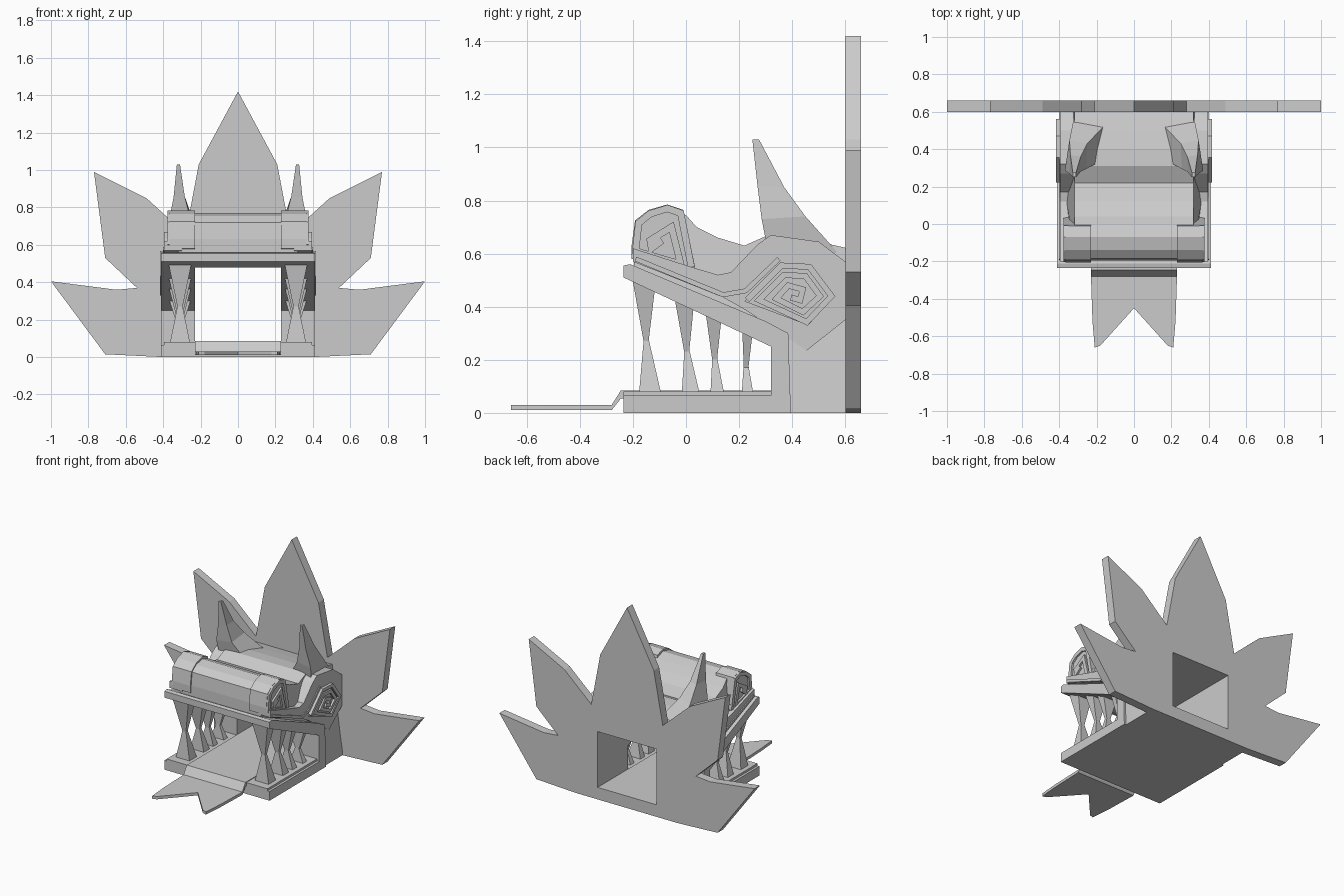
import bpy, bmesh
from mathutils import Vector


def finish(name, bm, mirror=False):
    bmesh.ops.recalc_face_normals(bm, faces=bm.faces[:])
    me = bpy.data.meshes.new(name)
    bm.to_mesh(me)
    bm.free()
    ob = bpy.data.objects.new(name, me)
    bpy.context.collection.objects.link(ob)
    if mirror:
        ob.modifiers.new("mirror", 'MIRROR')
    return ob


def add_loft(bm, rings):
    """Skin a list of equal point rings and cap both ends."""
    vs = [[bm.verts.new(p) for p in r] for r in rings]
    n = len(vs[0])
    for a, b in zip(vs, vs[1:]):
        for i in range(n):
            j = (i + 1) % n
            bm.faces.new((a[i], a[j], b[j], b[i]))
    bm.faces.new(vs[0])
    bm.faces.new(vs[-1])


def side_prism(name, pts, x0, x1, mirror=False):
    """Extrude a (y, z) profile along x."""
    bm = bmesh.new()
    add_loft(bm, [[(x, y, z) for y, z in pts] for x in (x0, x1)])
    return finish(name, bm, mirror)


def ridge(name, path, width, x0, x1):
    """Raised mitred band along a (y, z) path, on both sides of the head."""
    P = [Vector(p) for p in path]
    left, right = [], []
    for i, p in enumerate(P):
        d0 = (p - P[i - 1]).normalized() if i else (P[1] - p).normalized()
        d1 = (P[i + 1] - p).normalized() if i < len(P) - 1 else d0
        n0, n1 = Vector((-d0.y, d0.x)), Vector((-d1.y, d1.x))
        m = (n0 + n1).normalized()
        m *= width / 2 / max(m.dot(n0), 0.45)
        left.append(p + m)
        right.append(p - m)
    bm = bmesh.new()
    add_loft(bm, [[(x0, *l), (x1, *l), (x1, *r), (x0, *r)] for l, r in zip(left, right)])
    return finish(name, bm, True)


# Leaf-shaped crest plate at the back
half = [(0.21, 1.03), (0.28, 0.66), (0.38, 0.75), (0.49, 0.85), (0.77, 0.99), (0.71, 0.53),
        (0.54, 0.37), (0.65, 0.36), (1.0, 0.405), (0.71, 0.015), (0.4, 0.0)]
outline = [(0, 1.42)] + half + [(-x, z) for x, z in reversed(half)]
bm = bmesh.new()
add_loft(bm, [[(x, y, z) for x, z in outline] for y in (0.60, 0.66)])
crest = finish("back_crest", bm)

# Head core: snout, forehead and cheeks, narrower at the top
core = side_prism("head_core", [
    (-0.195, 0.53), (-0.195, 0.63), (-0.185, 0.72), (-0.14, 0.755), (-0.07, 0.77), (0.0, 0.745),
    (0.04, 0.70), (0.12, 0.66), (0.22, 0.63), (0.31, 0.67), (0.40, 0.665), (0.5, 0.645), (0.63, 0.615),
    (0.63, 0.0), (0.35, 0.0), (0.35, 0.29)], -0.398, 0.398)
for v in core.data.vertices:
    if v.co.z > 0.5:
        v.co.x *= 0.8

# Jaws as one C-shaped lip band
jaws = side_prism("jaws", [
    (-0.235, 0.0), (0.395, 0.0), (0.385, 0.30), (0.30, 0.345), (-0.21, 0.56), (-0.235, 0.555),
    (-0.235, 0.51), (0.32, 0.25), (0.32, 0.065), (-0.235, 0.065)], -0.412, 0.412)

# Throat passage cut through jaws, head and crest
cutter = side_prism("throat_cutter", [(-0.4, 0.075), (0.8, 0.075), (0.8, 0.48), (-0.4, 0.48)], -0.23, 0.23)
cutter.hide_render = True
for ob in (crest, core, jaws):
    m = ob.modifiers.new("throat", 'BOOLEAN')
    m.operation, m.solver, m.object = 'DIFFERENCE', 'EXACT', cutter
    bpy.context.view_layer.objects.active = ob
    bpy.ops.object.modifier_apply(modifier="throat")
bpy.data.objects.remove(cutter)

# Lower gum strips and forked tongue
side_prism("gum", [(-0.235, 0.06), (0.33, 0.06), (0.33, 0.08), (-0.235, 0.08)], 0.22, 0.395, True)
bm = bmesh.new()
add_loft(bm, [[(s * 0.23, y, z) for s, z in ((-1, b), (1, b), (1, t), (-1, t))]
              for y, b, t in ((0.66, 0.055, 0.085), (-0.245, 0.055, 0.085), (-0.28, 0.01, 0.03))])
finish("tongue", bm)
fork = [(-0.23, -0.28), (-0.222, -0.52), (-0.21, -0.66), (-0.18, -0.65), (0, -0.45),
        (0.18, -0.65), (0.21, -0.66), (0.222, -0.52), (0.23, -0.28)]
bm = bmesh.new()
add_loft(bm, [[(x, y, z) for x, y in fork] for z in (0.01, 0.03)])
finish("tongue_fork", bm)

# Teeth: lower and upper fangs meeting at a narrow waist
bm = bmesh.new()
for low, top, waist, wz, hl, hu in ((-0.135, -0.157, -0.15, 0.28, 0.042, 0.043),
                                    (0.018, -0.005, 0.003, 0.24, 0.034, 0.036),
                                    (0.118, 0.105, 0.108, 0.21, 0.026, 0.030),
                                    (0.232, 0.232, 0.226, 0.18, 0.022, 0.020)):
    ceiling = 0.51 - (top + 0.235) * 0.468 + 0.02
    for rings in (((low, 0.07, hl, 0.055), (waist, wz, 0.009, 0.012)),
                  ((waist, wz - 0.02, 0.008, 0.012), (top, ceiling, hu, 0.06))):
        add_loft(bm, [[(0.31 + a * hx, y + b * hy, z) for a, b in ((-1, -1), (1, -1), (1, 1), (-1, 1))]
                      for y, z, hy, hx in rings])
finish("teeth", bm, True)

# Brow and cheek plates on each side
side_prism("cheek_plate", [
    (-0.2, 0.57), (-0.2, 0.62), (0.035, 0.545), (0.12, 0.52), (0.17, 0.53), (0.27, 0.635), (0.32, 0.67),
    (0.5, 0.645), (0.6, 0.57), (0.6, 0.35), (0.455, 0.235), (0.22, 0.39), (0.14, 0.435)], 0.30, 0.395, True)
ridge("cheek_rim", [(-0.19, 0.58), (0.14, 0.445), (0.225, 0.46), (0.35, 0.58)], 0.018, 0.38, 0.402)

# Nostril blocks with raised scrolls
side_prism("nostril_block", [
    (-0.205, 0.58), (-0.205, 0.63), (-0.192, 0.725), (-0.14, 0.765), (-0.07, 0.785), (-0.01, 0.765),
    (0.035, 0.545)], 0.23, 0.365, True)
ridge("nostril_scroll", [
    (0.02, 0.55), (-0.02, 0.752), (-0.07, 0.77), (-0.135, 0.75), (-0.178, 0.715), (-0.19, 0.61),
    (-0.02, 0.56), (-0.055, 0.70), (-0.135, 0.65), (-0.13, 0.62), (-0.09, 0.65)], 0.026, 0.35, 0.378)

# Eye bosses with angular spirals
side_prism("eye_boss", [(0.22, 0.42), (0.36, 0.565), (0.47, 0.56), (0.56, 0.44), (0.46, 0.33)], 0.38, 0.402, True)
ridge("eye_spiral", [
    (0.23, 0.425), (0.36, 0.555), (0.465, 0.55), (0.548, 0.44), (0.455, 0.342), (0.275, 0.425),
    (0.37, 0.52), (0.45, 0.515), (0.505, 0.44), (0.44, 0.38), (0.34, 0.43), (0.385, 0.48),
    (0.44, 0.465), (0.43, 0.425), (0.395, 0.435)], 0.022, 0.39, 0.416)

# Horns curving forward
bm = bmesh.new()
add_loft(bm, [
    [(0.355, 0.31, 0.60), (0.32, 0.575, 0.60), (0.145, 0.54, 0.61), (0.19, 0.33, 0.64)],
    [(0.37, 0.285, 0.73), (0.345, 0.45, 0.74), (0.25, 0.43, 0.76), (0.255, 0.295, 0.74)],
    [(0.345, 0.27, 0.85), (0.34, 0.37, 0.85), (0.285, 0.36, 0.86), (0.285, 0.28, 0.86)],
    [(0.327, 0.25, 1.03), (0.327, 0.275, 1.03), (0.31, 0.275, 1.03), (0.31, 0.25, 1.03)]])
finish("horn", bm, True)
